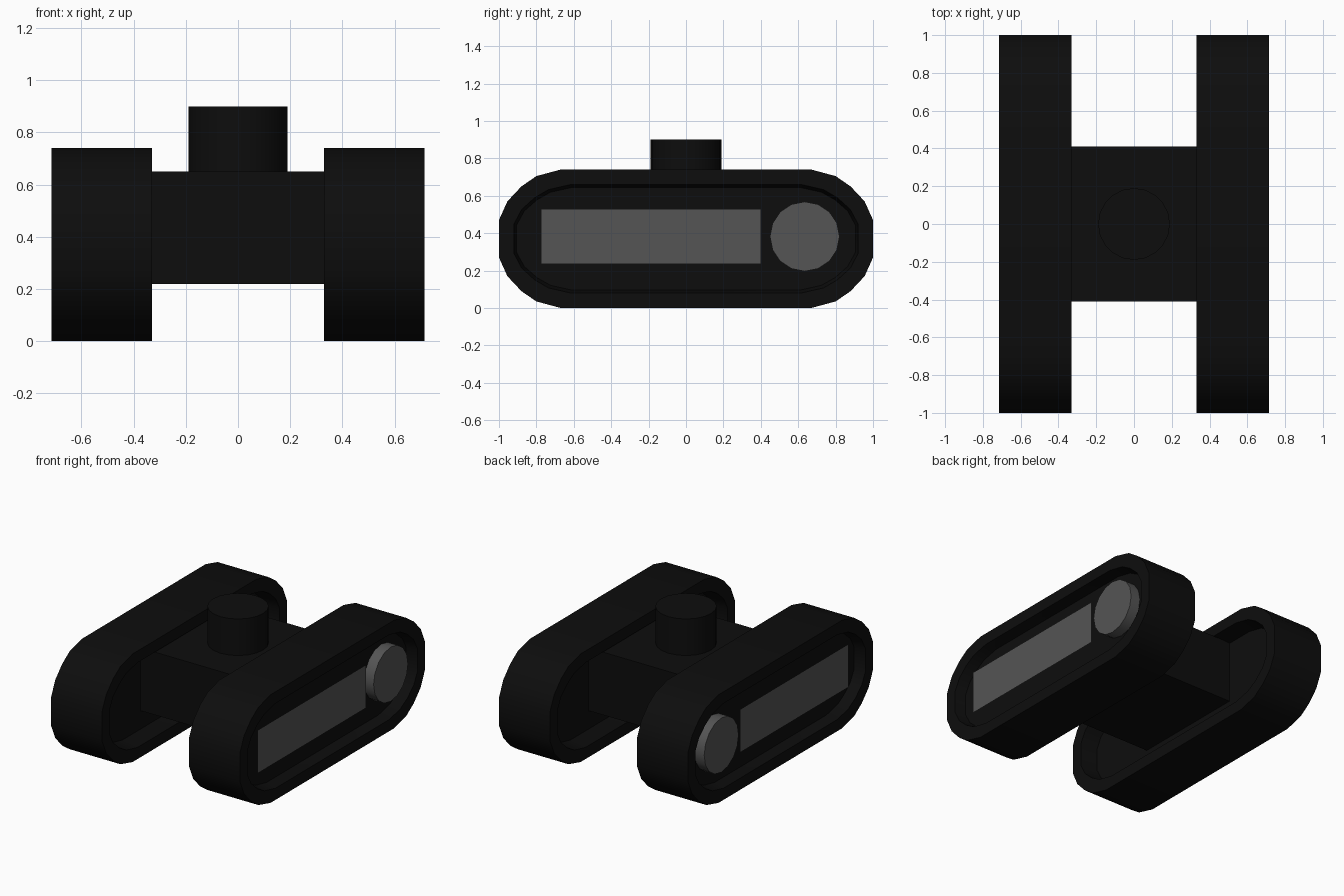
import bpy, bmesh, math
from mathutils import Matrix

if "Cube" in bpy.data.objects:
    bpy.data.objects.remove(bpy.data.objects["Cube"])


def material(name, v):
    m = bpy.data.materials.new(name)
    m.diffuse_color = (v, v, v, 1)
    m.use_nodes = True
    m.node_tree.nodes["Principled BSDF"].inputs["Base Color"].default_value = m.diffuse_color
    return m


BLACK = material("black_rubber", 0.004)
GREY = material("grey_panel", 0.09)


def finish(bm, name, mat, angle=35):
    bmesh.ops.recalc_face_normals(bm, faces=bm.faces)
    me = bpy.data.meshes.new(name)
    bm.to_mesh(me)
    bm.free()
    me.materials.append(mat)
    ob = bpy.data.objects.new(name, me)
    bpy.context.collection.objects.link(ob)
    bpy.context.view_layer.objects.active = ob
    ob.select_set(True)
    bpy.ops.object.shade_smooth_by_angle(angle=math.radians(angle))
    ob.select_set(False)
    return ob


def mirror_x(ob):
    ob.modifiers.new("mirror", 'MIRROR').use_axis = (True, False, False)


def cylinder(name, mat, r, depth, sides, matrix):
    bm = bmesh.new()
    bmesh.ops.create_cone(bm, cap_ends=True, segments=sides, radius1=r,
                          radius2=r, depth=depth, matrix=matrix)
    return finish(bm, name, mat)


# Track pods: long rounded outline with a recess on each side
HALF = 0.37
quarter = [(1.0, 0.10), (0.955, 0.20), (0.88, 0.28), (0.80, 0.335), (0.67, HALF)]
half_end = [(y, -z) for y, z in reversed(quarter)] + quarter
outline = half_end + [(-y, -z) for y, z in half_end]
bm = bmesh.new()
loops = []
for x, inset in [(0.45, 0.095), (0.33, 0.08), (0.33, 0), (0.715, 0),
                 (0.715, 0.08), (0.64, 0.095)]:
    loops.append([bm.verts.new((x, y * (1 - inset), HALF + z * (1 - inset / HALF)))
                  for y, z in outline])
n = len(outline)
for a, b in zip(loops, loops[1:]):
    for i in range(n):
        j = (i + 1) % n
        bm.faces.new((a[i], a[j], b[j], b[i]))
bm.faces.new(loops[0])
bm.faces.new(loops[-1])
mirror_x(finish(bm, "track_pod", BLACK))

# Central body reaching into the inner recesses
bm = bmesh.new()
bmesh.ops.create_cube(bm, size=1, matrix=Matrix.Translation((0, 0, 0.435))
                      @ Matrix.Diagonal((0.92, 0.82, 0.43, 1)))
finish(bm, "central_body", BLACK)

# Round knob on top
cylinder("top_knob", BLACK, 0.19, 0.30, 20, Matrix.Translation((0, 0, 0.75)))

# Thin rectangular panel in each outer recess
bm = bmesh.new()
bm.faces.new([bm.verts.new((0.69, y, z)) for y, z in
              [(-0.775, 0.235), (0.40, 0.235), (0.40, 0.53), (-0.775, 0.53)]])
mirror_x(finish(bm, "side_panel", GREY))

# Round disc beside each panel
mirror_x(cylinder("side_disc", GREY, 0.186, 0.075, 16,
                  Matrix.Translation((0.675, 0.635, 0.382))
                  @ Matrix.Rotation(math.pi / 2, 4, 'Y')))
